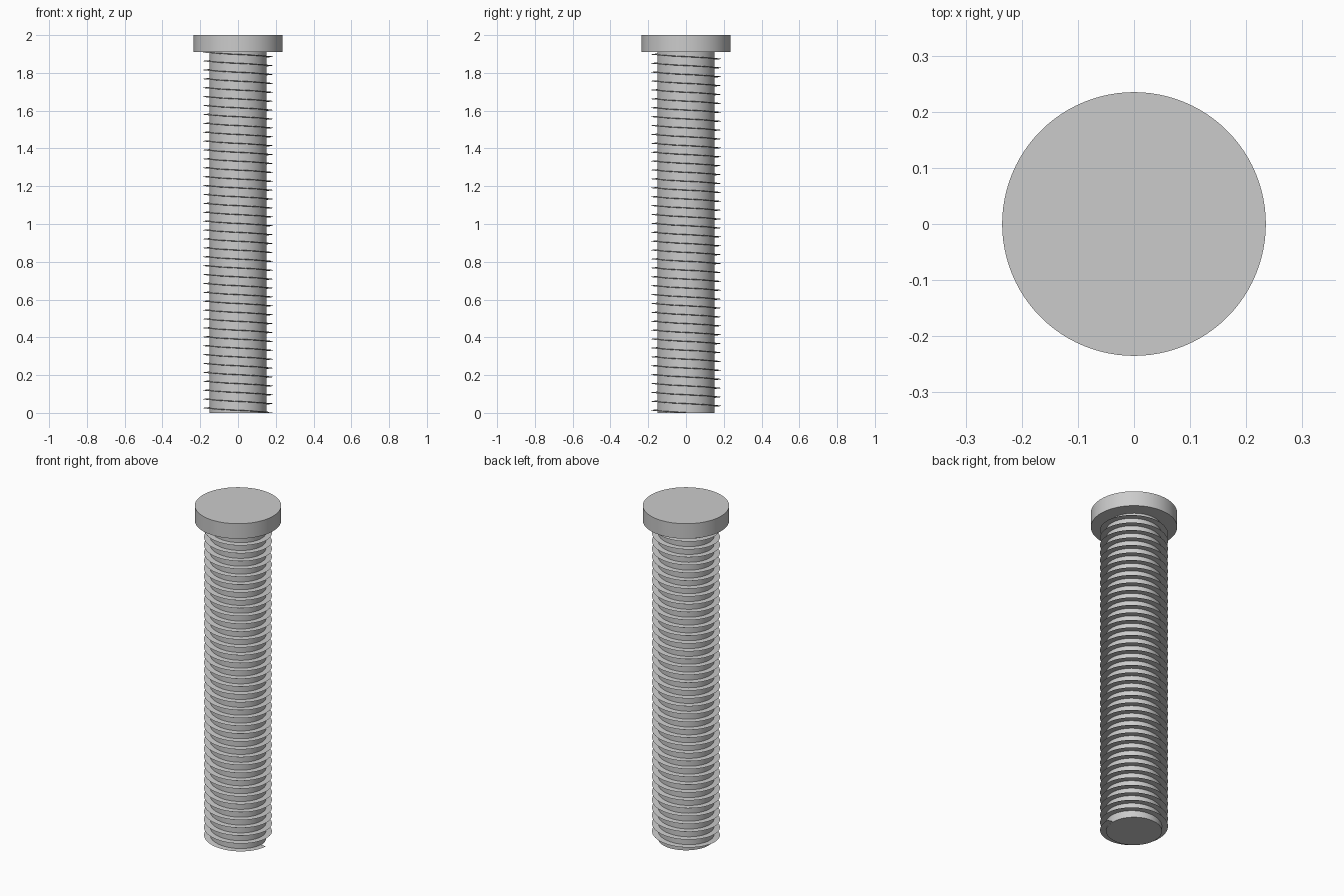
import bpy, bmesh, math

if "Cube" in bpy.data.objects:
    bpy.data.objects.remove(bpy.data.objects["Cube"])

grey = bpy.data.materials.new("steel grey")
grey.diffuse_color = (0.6, 0.6, 0.6, 1)
grey.use_nodes = True
grey.node_tree.nodes["Principled BSDF"].inputs["Base Color"].default_value = grey.diffuse_color


def finish(obj):
    obj.data.materials.append(grey)
    bpy.context.view_layer.objects.active = obj
    obj.select_set(True)
    bpy.ops.object.shade_smooth_by_angle(angle=math.radians(30))
    obj.select_set(False)


def cylinder(name, radius, z0, z1, sides):
    bpy.ops.mesh.primitive_cylinder_add(vertices=sides, radius=radius, depth=z1 - z0,
                                        location=(0, 0, (z0 + z1) / 2))
    obj = bpy.context.object
    obj.name = name
    finish(obj)


# Flat round head and plain shaft
HEAD_Z = 1.91
cylinder("head", 0.235, HEAD_Z, 2.0, 96)
cylinder("shaft", 0.152, 0.0, HEAD_Z, 64)

# Thin left-handed thread: a sharp wedge swept up a helix from +x
PITCH, STEPS, ROOT, TIP, HALF = 0.0471, 48, 0.150, 0.185, 0.002
bm = bmesh.new()
prev = None
for i in range(int((HEAD_Z - HALF) / PITCH * STEPS) + 1):
    a = -2 * math.pi * i / STEPS
    z = HALF + PITCH * i / STEPS
    ring = [bm.verts.new((r * math.cos(a), r * math.sin(a), z + dz))
            for r, dz in ((ROOT, -HALF), (TIP, 0), (ROOT, HALF))]
    if prev:
        for j in range(2):
            bm.faces.new((prev[j], prev[j + 1], ring[j + 1], ring[j]))
    else:
        bm.faces.new(ring)
    prev = ring
bm.faces.new(prev[::-1])
bmesh.ops.recalc_face_normals(bm, faces=bm.faces)
# Make sure the upper flank faces up
up = max(bm.faces, key=lambda f: abs(f.normal.z))
mid = sum((v.co.z for v in up.verts)) / 4
inner = [v.co.z for v in up.verts if v.co.xy.length < 0.17]
outer = [v.co.z for v in up.verts if v.co.xy.length > 0.17]
if (sum(inner) / len(inner) > sum(outer) / len(outer)) != (up.normal.z > 0):
    bmesh.ops.reverse_faces(bm, faces=bm.faces)
mesh = bpy.data.meshes.new("thread")
bm.to_mesh(mesh)
bm.free()
thread = bpy.data.objects.new("thread", mesh)
bpy.context.collection.objects.link(thread)
finish(thread)
